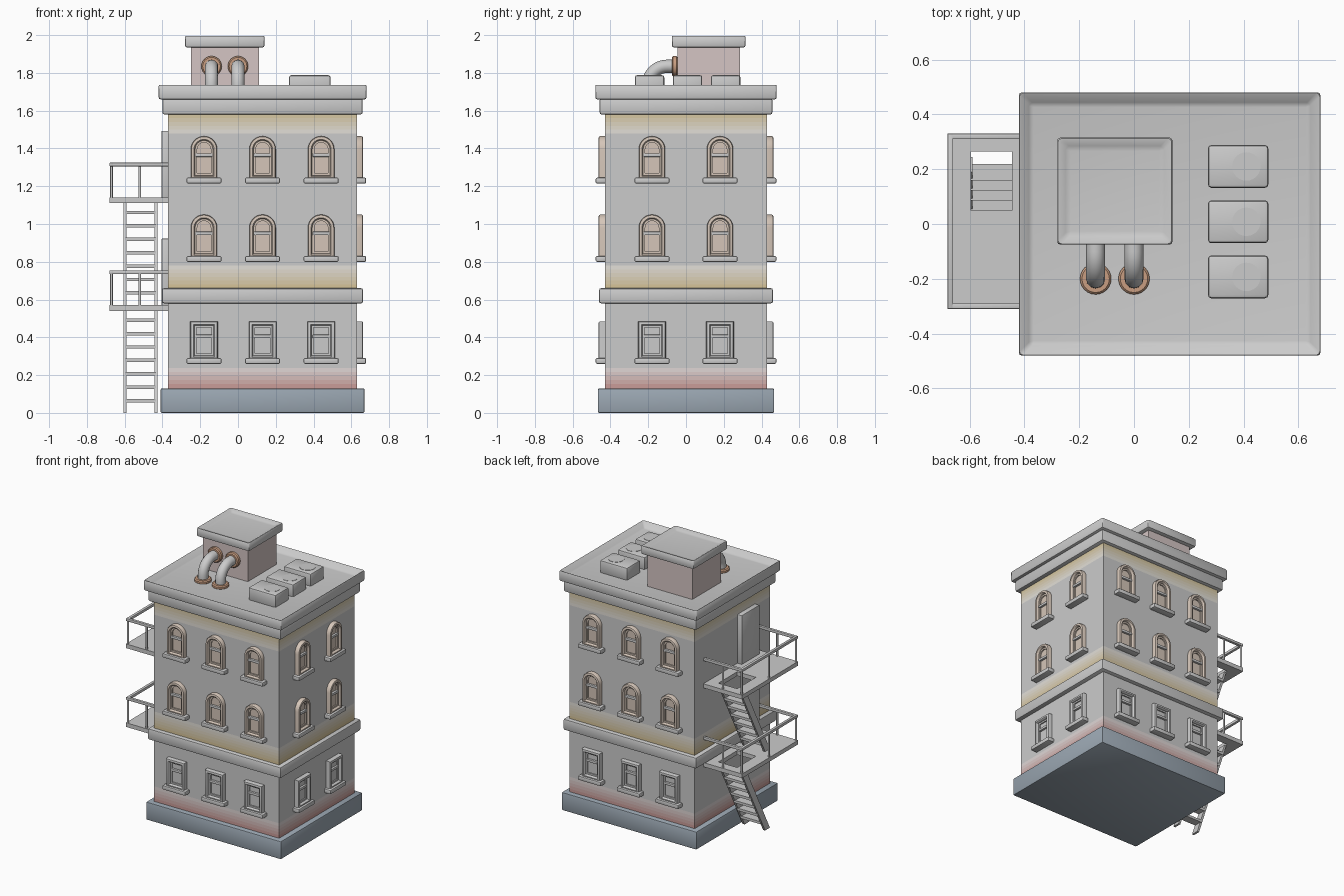
import bpy, bmesh, math
from mathutils import Matrix, Vector

if "Cube" in bpy.data.objects:
    bpy.data.objects.remove(bpy.data.objects["Cube"])

CX = 0.13                       # centre of the tower (the stairs hang off its left side)
GREY = (0.8, 0.8, 0.8)


def material(name, rgb):
    m = bpy.data.materials.get(name) or bpy.data.materials.new(name)
    m.diffuse_color = (*rgb, 1)
    m.use_nodes = True
    m.node_tree.nodes["Principled BSDF"].inputs["Base Color"].default_value = m.diffuse_color
    return m


SLATE = material("slate", (0.33, 0.39, 0.45))
RUST = material("rust", (0.58, 0.34, 0.22))
TAN = material("tan", (0.66, 0.56, 0.48))
PINK = material("pink_grey", (0.66, 0.56, 0.55))


def finish(name, bm, mat=None, matrix=None):
    bmesh.ops.recalc_face_normals(bm, faces=bm.faces)
    me = bpy.data.meshes.new(name)
    bm.to_mesh(me)
    bm.free()
    ob = bpy.data.objects.new(name, me)
    bpy.context.collection.objects.link(ob)
    if mat:
        me.materials.append(mat)
    if matrix:
        ob.matrix_world = matrix
    return ob


def box(name, xs, ys, zs, bevel=0.0, mat=None, tray=None, matrix=None):
    """Box from ranges; tray=(inset, depth) sinks the top face."""
    bm = bmesh.new()
    bmesh.ops.create_cube(bm, size=1)
    for v in bm.verts:
        v.co = [r[0] + (c + 0.5) * (r[1] - r[0]) for c, r in zip(v.co, (xs, ys, zs))]
    if tray:
        top = max(bm.faces, key=lambda f: f.calc_center_median().z)
        bmesh.ops.inset_region(bm, faces=[top], thickness=tray[0])
        for v in top.verts:
            v.co.z -= tray[1]
    if bevel:
        bmesh.ops.bevel(bm, geom=bm.edges[:], offset=bevel, segments=2, profile=0.5, affect='EDGES')
    return finish(name, bm, mat, matrix)


def slab(name, hx, hy, z0, z1, **kw):
    return box(name, (CX - hx, CX + hx), (-hy, hy), (z0, z1), **kw)


def loft(name, rings, wrap=False, caps=(True, True), mat=None, matrix=None):
    bm = bmesh.new()
    vs = [[bm.verts.new(p) for p in r] for r in rings]
    n = len(rings[0])
    for a, b in list(zip(vs, vs[1:])) + ([(vs[-1], vs[0])] if wrap else []):
        for i in range(n):
            bm.faces.new((a[i], a[(i + 1) % n], b[(i + 1) % n], b[i]))
    if not wrap:
        for ring, on in zip((vs[0], vs[-1]), caps):
            if on:
                bm.faces.new(ring)
    return finish(name, bm, mat, matrix)


def rect(x0, x1, y0, y1, z):
    return [(x0, y0, z), (x1, y0, z), (x1, y1, z), (x0, y1, z)]


def cylinder(name, r, z0, z1, matrix, segs=24, bevel=0.0, mat=None):
    layers = [(r - bevel, z0), (r, z0 + bevel), (r, z1 - bevel), (r - bevel, z1)] if bevel else [(r, z0), (r, z1)]
    ring = [2 * math.pi * i / segs for i in range(segs)]
    return loft(name, [[(q * math.cos(t), q * math.sin(t), z) for t in ring] for q, z in layers],
                mat=mat, matrix=matrix)


# walls: stacked strips that carry the soft stains
def stain(z):
    for z0, z1, rgb in ((0.13, 0.26, (0.57, 0.29, 0.27)), (0.66, 0.80, (0.66, 0.53, 0.28)),
                        (1.58, 1.46, (0.66, 0.55, 0.32))):
        t = (z - z0) / (z1 - z0)
        if 0 <= t <= 1:
            return [a + (g - a) * t for a, g in zip(rgb, GREY)]
    return GREY


levels = ([0.10] + [0.13 + 0.0217 * i for i in range(7)] + [0.66 + 0.02 * i for i in range(8)]
          + [1.46 + 0.02 * i for i in range(7)] + [1.62])
walls = loft("walls", [rect(CX - 0.5, CX + 0.5, -0.43, 0.43, z) for z in levels])
for p in walls.data.polygons:
    walls.data.materials.append(material("wall_%.3f" % p.center.z, stain(p.center.z)))
    p.material_index = p.index

# plinth, floor band, cornices and sunken roof
slab("plinth", 0.54, 0.467, 0, 0.13, bevel=0.008, mat=SLATE)
slab("floor_band", 0.532, 0.46, 0.58, 0.66, bevel=0.01)
slab("lower_cornice", 0.53, 0.457, 1.58, 1.665, bevel=0.01)
slab("parapet_roof", 0.55, 0.48, 1.66, 1.74, bevel=0.01, tray=(0.062, 0.04))


# windows: nested outlines stepped in and out, local front is -y
def outline(hw, z0, z1, inset, depth, arched):
    w, b, t = hw - inset, z0 + inset, z1 - inset
    if arched:
        top = [(w * math.cos(a), t - w + w * math.sin(a)) for a in (math.pi * i / 14 for i in range(15))]
    else:
        top = [(w, t), (-w, t)]
    return [(x, -depth, z) for x, z in [(-w, b), (w, b)] + top]


STEPS = ((0, -0.01), (0, 0.024), (0.003, 0.030), (0.008, 0.032), (0.017, 0.032), (0.021, 0.028),
         (0.023, 0.022), (0.023, 0.014), (0.034, 0.014), (0.034, 0.005))


def window(side, idx, place, z, arched):
    tag = f"{side}_{idx}"
    hw, top = (0.07, z + 0.25) if arched else (0.073, z + 0.225)
    loft("window_" + tag, [outline(hw, z + 0.02, top, i, d, arched) for i, d in STEPS],
         caps=(False, True), matrix=place, mat=TAN if arched else None)
    bar = z + (0.15 if arched else 0.145)
    box("window_bar_" + tag, (-0.045, 0.045), (-0.02, 0), (bar - 0.009, bar + 0.009), 0.003, matrix=place)
    box("window_sill_" + tag, (-0.092, 0.092), (-0.048, 0.01), (z, z + 0.03), 0.006, matrix=place)


sides = {"front": (0, 0.43, (-0.31, 0, 0.31)), "back": (math.pi, 0.43, (-0.31, 0, 0.31)),
         "right": (math.pi / 2, 0.5, (-0.18, 0.18))}
for side, (angle, dist, offsets) in sides.items():
    for row, z in enumerate((0.26, 0.80, 1.215)):
        for col, u in enumerate(offsets):
            place = (Matrix.Translation((CX, 0, 0)) @ Matrix.Rotation(angle, 4, 'Z')
                     @ Matrix.Translation((u, -dist, 0)))
            window(side, f"{row}{col}", place, z, row > 0)

# roof house with capped top
box("roof_house", (-0.25, 0.11), (-0.045, 0.285), (1.69, 1.95), mat=PINK)
box("roof_house_cap", (-0.28, 0.14), (-0.075, 0.315), (1.935, 2.0), 0.01, tray=(0.055, 0.02))

# bent pipes with flanges
for i, x in enumerate((-0.14, 0.0)):
    arc = [(-0.10 - 0.1 * math.sin(a), 1.735 + 0.1 * math.cos(a)) for a in (math.pi / 2 * k / 10 for k in range(11))]
    pts = [(-0.03, 1.835)] + arc + [(-0.2, 1.695)]
    cu = bpy.data.curves.new("pipe", 'CURVE')
    cu.dimensions, cu.bevel_depth, cu.bevel_resolution = '3D', 0.035, 4
    sp = cu.splines.new('POLY')
    sp.points.add(len(pts) - 1)
    for p, (y, z) in zip(sp.points, pts):
        p.co = (x, y, z, 1)
    ob = bpy.data.objects.new(f"pipe_{i}", cu)
    bpy.context.collection.objects.link(ob)
    bpy.context.view_layer.objects.active = ob
    ob.select_set(True)
    bpy.ops.object.convert(target='MESH')
    ob.select_set(False)
    cylinder(f"roof_flange_{i}", 0.057, 1.695, 1.722, Matrix.Translation((x, -0.2, 0)), bevel=0.007, mat=RUST)
    cylinder(f"wall_flange_{i}", 0.054, 0, 0.032,
             Matrix.Translation((x, -0.043, 1.835)) @ Matrix.Rotation(math.pi / 2, 4, 'X'), bevel=0.007, mat=RUST)

# roof vents
for i, y in enumerate((-0.193, 0.008, 0.21)):
    box(f"roof_vent_{i}", (0.27, 0.49), (y - 0.078, y + 0.078), (1.69, 1.788), 0.012)
    cylinder(f"vent_disc_{i}", 0.052, 1.78, 1.79, Matrix.Translation((0.41, y, 0)))

# fire escape: two identical storeys with door, landing, railing and stair
for i, z in enumerate((0.57, 1.14)):
    n = ("lower_", "upper_")[i]
    box(n + "door", (-0.405, -0.36), (-0.264, -0.06), (z - 0.01, z + 0.353), 0.005)
    outer, hole = (-0.68, -0.36, -0.31, 0.33), (-0.595, -0.445, 0.05, 0.265)
    loft(n + "landing", [rect(*outer, z - 0.03), rect(*outer, z), rect(*hole, z), rect(*hole, z - 0.03)], wrap=True)
    rz = (z + 0.165, z + 0.185)
    box(n + "rail_outer", (-0.68, -0.66), (-0.31, 0.33), rz, 0.003)
    for j, y in enumerate((-0.30, 0.32)):
        box(n + f"rail_end_{j}", (-0.67, -0.365), (y - 0.01, y + 0.01), rz, 0.003)
    posts = [(-0.67, -0.30), (-0.67, 0.01), (-0.67, 0.32), (-0.52, -0.30), (-0.52, 0.32)]
    for j, (x, y) in enumerate(posts):
        cylinder(n + f"post_{j}", 0.007, z - 0.01, z + 0.17, Matrix.Translation((x, y, 0)), segs=10)
    lo, hi = z - 0.57, z - 0.025
    for j, x in enumerate((-0.605, -0.441)):
        prof = ((-0.095, lo), (-0.04, lo), (0.245, hi), (0.19, hi))
        loft(n + f"stringer_{j}", [[(q, y, h) for y, h in prof] for q in (x, x + 0.016)])
    for k in range(7):
        h = 0.065 + 0.071 * k
        y = -0.0675 + 0.285 * h / 0.545
        box(n + f"tread_{k}", (-0.595, -0.435), (y - 0.03, y + 0.03), (lo + h - 0.009, lo + h + 0.009))

# shading
bpy.ops.object.select_all(action='DESELECT')
for ob in bpy.context.scene.objects:
    ob.select_set(True)
    bpy.context.view_layer.objects.active = ob
bpy.ops.object.shade_smooth_by_angle(angle=math.radians(40))
